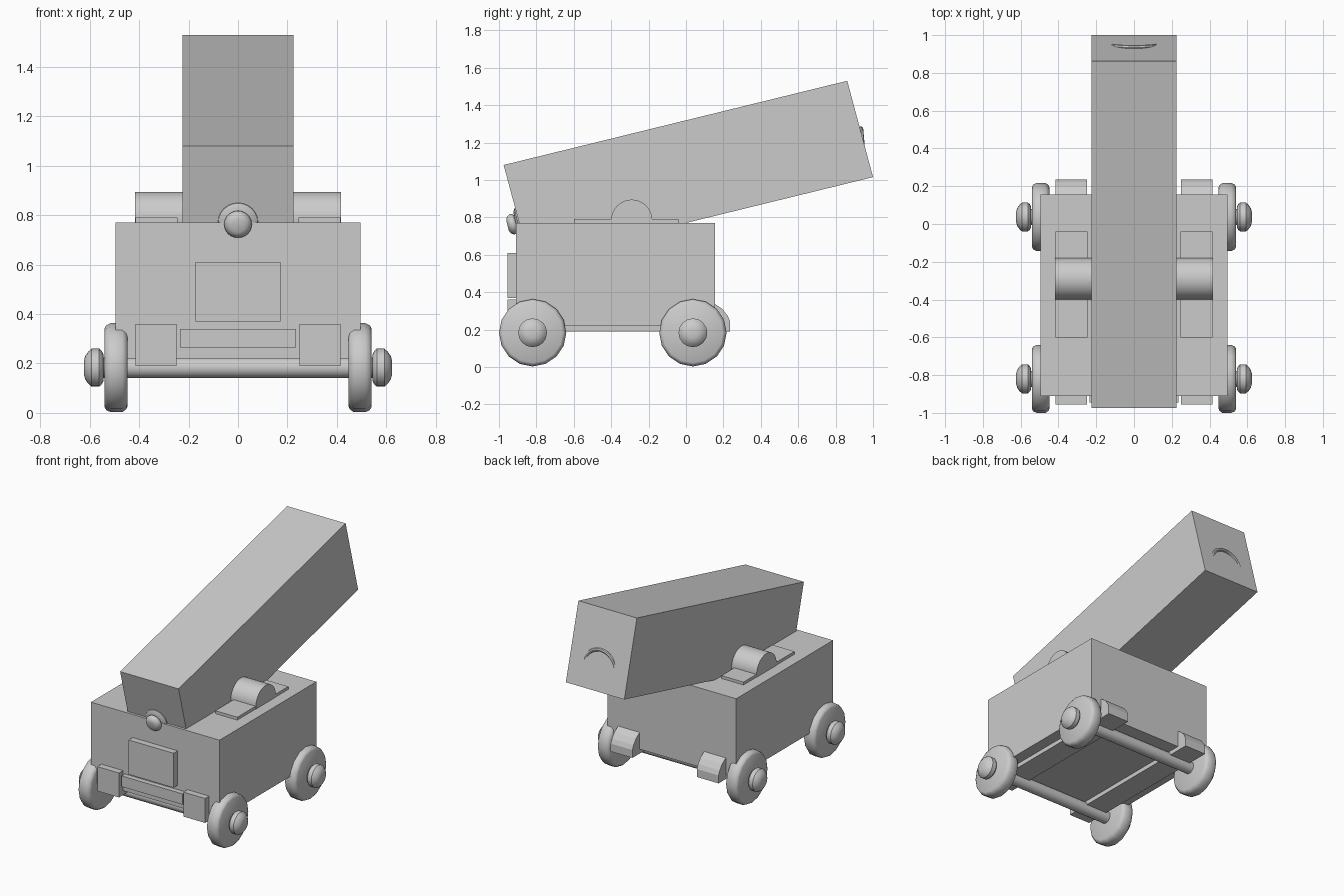
import bpy, bmesh, math
from mathutils import Vector, Matrix

if "Cube" in bpy.data.objects:
    bpy.data.objects.remove(bpy.data.objects["Cube"])


def make(name, bm, smooth=False):
    bmesh.ops.recalc_face_normals(bm, faces=bm.faces)
    me = bpy.data.meshes.new(name)
    bm.to_mesh(me)
    bm.free()
    ob = bpy.data.objects.new(name, me)
    bpy.context.collection.objects.link(ob)
    if smooth:
        bpy.ops.object.select_all(action='DESELECT')
        bpy.context.view_layer.objects.active = ob
        ob.select_set(True)
        bpy.ops.object.shade_smooth_by_angle(angle=math.radians(40))
    return ob


def prism(name, outline, x0, x1):
    """Extrude a (y, z) outline from x0 to x1."""
    bm = bmesh.new()
    face = bm.faces.new([bm.verts.new((x0, y, z)) for y, z in outline])
    ext = bmesh.ops.extrude_face_region(bm, geom=[face])['geom']
    verts = [v for v in ext if isinstance(v, bmesh.types.BMVert)]
    bmesh.ops.translate(bm, verts=verts, vec=(x1 - x0, 0, 0))
    return make(name, bm)


def box(name, x0, x1, y0, y1, z0, z1):
    return prism(name, [(y0, z0), (y1, z0), (y1, z1), (y0, z1)], x0, x1)


def lathe(name, profile, origin, axis, sides):
    """Revolve (distance along axis, radius) points around an axis."""
    bm = bmesh.new()
    rot = Vector(axis).to_track_quat('Z', 'Y').to_matrix().to_4x4()
    rings = []
    for t, r in profile:
        rings.append([bm.verts.new((r * math.cos(a), r * math.sin(a), t))
                      for a in (2 * math.pi * i / sides for i in range(sides))])
    for a, b in zip(rings, rings[1:]):
        for i in range(sides):
            j = (i + 1) % sides
            bm.faces.new((a[i], a[j], b[j], b[i]))
    bm.faces.new(rings[0])
    bm.faces.new(rings[-1])
    bm.transform(Matrix.Translation(origin) @ rot)
    return make(name, bm, True)


# Carriage body and front details
box("carriage_body", -0.495, 0.495, -0.91, 0.155, 0.22, 0.77)
box("front_panel", -0.173, 0.173, -0.955, -0.90, 0.37, 0.61)
box("front_crossbar", -0.235, 0.235, -0.945, -0.90, 0.265, 0.34)

# Tilted square barrel
prism("barrel", [(-0.975, 1.08), (-0.837, 0.565), (1.0, 1.015), (0.862, 1.53)],
      -0.225, 0.225)
tilt = math.radians(13.77)
along = Vector((0, math.cos(tilt), math.sin(tilt)))

# Rear knob with collar
lathe("rear_knob",
      [(-0.03, 0.075), (-0.01, 0.083), (0.006, 0.08), (0.014, 0.066), (0.018, 0.045),
       (0.026, 0.054), (0.038, 0.056), (0.05, 0.05), (0.059, 0.04), (0.064, 0.027)],
      (0, -0.8925, 0.772), -along, 24)

# Muzzle rim, only its upper arc shows above the barrel face
bm = bmesh.new()
R, r, n, m = 0.12, 0.012, 32, 8
grid = [[bm.verts.new(((R + r * math.cos(v)) * math.cos(u),
                       (R + r * math.cos(v)) * math.sin(u), r * math.sin(v)))
         for v in (2 * math.pi * j / m for j in range(m))]
        for u in (2 * math.pi * i / n for i in range(n))]
for i in range(n):
    for j in range(m):
        i2, j2 = (i + 1) % n, (j + 1) % m
        bm.faces.new((grid[i][j], grid[i2][j], grid[i2][j2], grid[i][j2]))
bm.transform(Matrix.Translation((0, 0.946, 1.155)) @
             Matrix.Rotation(math.pi / 2 + math.radians(5), 4, 'X'))
make("muzzle_rim", bm, True)

# Axles
WHEEL_Z = 0.183
for label, y in (("front", -0.82), ("rear", 0.037)):
    lathe(label + "_axle", [(-0.56, 0.042), (0.56, 0.042)], (0, y, WHEEL_Z), (1, 0, 0), 20)

wheel_profile = [(0.447, 0.155), (0.452, 0.168), (0.468, 0.18), (0.515, 0.18),
                 (0.533, 0.172), (0.54, 0.16)]
cap_profile = [(0.545, 0.055), (0.552, 0.068), (0.562, 0.077), (0.592, 0.077),
               (0.606, 0.065), (0.618, 0.048), (0.624, 0.028)]
rail_outline = [(-0.955, 0.19), (0.235, 0.19), (0.235, 0.245), (0.222, 0.275),
                (0.195, 0.31), (0.155, 0.337), (0.10, 0.36), (-0.955, 0.36)]

for side, s in (("left", -1), ("right", 1)):
    # Rails running under the body
    prism(side + "_rail", rail_outline, s * 0.248, s * 0.415)
    # Trunnion and its strap
    lathe(side + "_trunnion", [(0.2, 0.11), (0.417, 0.11)], (0, -0.29, 0.785), (s, 0, 0), 32)
    box(side + "_strap", s * 0.245, s * 0.415, -0.60, -0.04, 0.76, 0.79)
    # Wheels and hub caps
    for label, y in (("front", -0.82), ("rear", 0.037)):
        at = (0, y, WHEEL_Z)
        lathe(f"{label}_{side}_wheel", wheel_profile, at, (s, 0, 0), 16)
        lathe(f"{label}_{side}_hub_cap", cap_profile, at, (s, 0, 0), 16)
